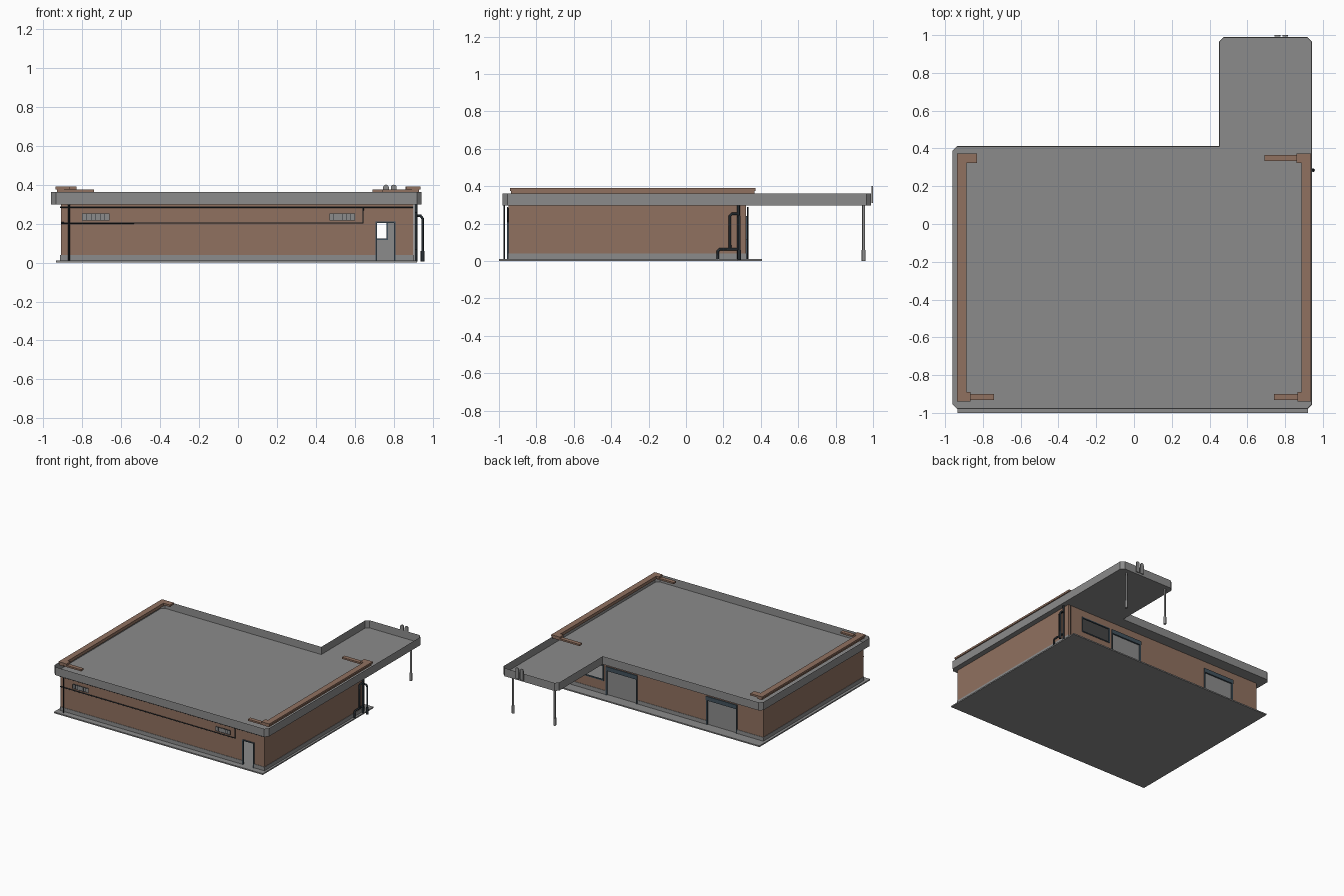
import bpy, bmesh, math
from mathutils import Vector

if "Cube" in bpy.data.objects:
    bpy.data.objects.remove(bpy.data.objects["Cube"])


def mat(name, rgb):
    m = bpy.data.materials.new(name)
    m.diffuse_color = (*rgb, 1)
    m.use_nodes = True
    m.node_tree.nodes["Principled BSDF"].inputs["Base Color"].default_value = m.diffuse_color
    return m


GREY = mat("concrete grey", (0.26, 0.26, 0.26))
BROWN = mat("brick brown", (0.28, 0.165, 0.117))
DARK = mat("dark pipe", (0.02, 0.027, 0.033))
BLUE = mat("blue grey frame", (0.055, 0.085, 0.11))


def finish(name, bm, *mats):
    bmesh.ops.recalc_face_normals(bm, faces=bm.faces)
    me = bpy.data.meshes.new(name)
    bm.to_mesh(me)
    bm.free()
    for m in mats:
        me.materials.append(m)
    ob = bpy.data.objects.new(name, me)
    bpy.context.collection.objects.link(ob)
    return ob


def add_box(bm, x0, x1, y0, y1, z0, z1):
    r = bmesh.ops.create_cube(bm, size=1)
    for v in r["verts"]:
        v.co = Vector(((x0, x1)[v.co.x > 0], (y0, y1)[v.co.y > 0], (z0, z1)[v.co.z > 0]))


def boxes(name, m, *dims):
    bm = bmesh.new()
    for d in dims:
        add_box(bm, *d)
    return finish(name, bm, m)


def pipe(name, m, r, *pts):
    # round tube along a path of straight runs
    cu = bpy.data.curves.new(name, "CURVE")
    cu.dimensions = "3D"
    cu.bevel_depth = r
    cu.bevel_resolution = 2
    cu.use_fill_caps = True
    s = cu.splines.new("POLY")
    s.points.add(len(pts) - 1)
    for p, c in zip(s.points, pts):
        p.co = (*c, 1)
    cu.materials.append(m)
    ob = bpy.data.objects.new(name, cu)
    bpy.context.collection.objects.link(ob)


def frame(name, m, x0, x1, z0, z1, y0, y1, w, sill=True):
    # border around an opening in a front or back wall
    d = [(x0, x0 + w, y0, y1, z0, z1), (x1 - w, x1, y0, y1, z0, z1),
         (x0 + w, x1 - w, y0, y1, z1 - w, z1)]
    if sill:
        d.append((x0 + w, x1 - w, y0, y1, z0, z0 + w))
    return boxes(name, m, *d)


X0, X1, Y0, Y1 = -0.91, 0.90, -0.95, 0.32
T = 0.008  # wall thickness
GARAGES = ((-0.68, -0.405), (0.205, 0.485))
WINDOW = (0.505, 0.77, 0.115, 0.24)
DOOR = (0.705, 0.81, 0.01, 0.21)

# ground slab
boxes("ground_slab", GREY, (-0.935, 0.92, -1.0, 0.405, 0, 0.01))

# hollow walls with real openings
walls = boxes("walls", BROWN, (X0, X1, Y0, Y1, 0.005, 0.299))
walls.data.materials.append(GREY)
cuts = [(X0 + T, X1 - T, Y0 + T, Y1 - T, 0.0, 0.296),
        (DOOR[0], DOOR[1], Y0 - .05, Y0 + .05, 0.0, DOOR[3]),
        (WINDOW[0], WINDOW[1], Y1 - .05, Y1 + .05, WINDOW[2], WINDOW[3])]
cuts += [(a, b, Y1 - .05, Y1 + .05, 0.0, 0.235) for a, b in GARAGES]
for c in cuts:
    cutter = boxes("cutter", GREY, c)
    cutter.hide_render = True
    md = walls.modifiers.new("cut", "BOOLEAN")
    md.operation = "DIFFERENCE"
    md.solver = "EXACT"
    md.object = cutter
    bpy.context.view_layer.objects.active = walls
    bpy.ops.object.modifier_apply(modifier=md.name)
    bpy.data.objects.remove(cutter)
for f in walls.data.polygons:  # inside faces are grey
    c = f.center
    f.material_index = int(X0 + .002 < c.x < X1 - .002 and Y0 + .002 < c.y < Y1 - .002)

# plinth strips around the wall foot
e, h = 0.003, 0.040
back_edges = [X0, *GARAGES[0], *GARAGES[1], X1]
boxes("plinth", GREY,
      (X0 - e, DOOR[0], Y0 - e, Y0, .008, h), (DOOR[1], X1 + e, Y0 - e, Y0, .008, h),
      (X0 - e, X0, Y0, Y1 + e, .008, h), (X1, X1 + e, Y0, Y1 + e, .008, h),
      *[(back_edges[i], back_edges[i + 1], Y1, Y1 + e, .008, h) for i in (0, 2, 4)])

# L-shaped flat roof with canopy: chamfered outline, thin raised rim
corners = [(-.96, -.98), (.943, -.98), (.943, .99), (.45, .99), (.45, .413), (-.96, .413)]
ch = 0.025
outline = []
for i, c in enumerate(corners):
    p = Vector(c)
    if i == 4:
        outline.append(p)
        continue
    for q in (corners[i - 1], corners[(i + 1) % 6]):
        outline.append(p + (Vector(q) - p).normalized() * ch)
bm = bmesh.new()
base = bm.faces.new([bm.verts.new((p.x, p.y, 0.297)) for p in outline])
ext = bmesh.ops.extrude_face_region(bm, geom=[base])["geom"]
bmesh.ops.translate(bm, vec=(0, 0, 0.065), verts=[g for g in ext if isinstance(g, bmesh.types.BMVert)])
if not any(abs(f.calc_center_median().z - .297) < 1e-4 for f in bm.faces):
    bm.faces.new([v for v in bm.verts if v.co.z < .3])
bmesh.ops.recalc_face_normals(bm, faces=bm.faces)
top = max(bm.faces, key=lambda f: f.calc_center_median().z)
bmesh.ops.inset_region(bm, faces=[top], thickness=0.002, use_even_offset=True)
bmesh.ops.translate(bm, vec=(0, 0, -0.06), verts=top.verts)
finish("roof", bm, GREY)

# brown cap rails on both sides with flat return arms
for side, s in (("left", -1), ("right", 1)):
    def bx(a, b, *r):
        return (min(s * a, s * b), max(s * a, s * b), *r)
    parts = [bx(.893, .93, -.935, .367, .361, .376), bx(.888, .936, -.94, .372, .375, .39),
             bx(.865, .89, -.94, -.89, .375, .39), bx(.74, .90, -.932, -.90, .361, .374)]
    if s < 0:
        parts.append(bx(.83, .89, .322, .372, .375, .39))
    else:
        parts += [bx(.86, .89, .322, .372, .375, .39), bx(.69, .90, .333, .366, .361, .374)]
    boxes(side + "_parapet", BROWN, *parts)

# front door frame
frame("front_door_frame", BLUE, *DOOR, Y0 - .006, Y0 + .01, .008, sill=False)

# garage doors with dark headers, and back window frame
for i, (a, b) in enumerate(GARAGES):
    boxes(f"garage_door_{i}", GREY, (a, b, Y1 - .012, Y1 - .004, .01, .235))
    frame(f"garage_frame_{i}", BLUE, a, b, .01, .238, Y1 - .008, Y1 + .006, .010, sill=False)
    boxes(f"garage_header_{i}", BLUE, (a, b, Y1 - .01, Y1 + .008, .205, .238))
frame("window_frame", BLUE, *WINDOW, Y1 - .008, Y1 + .005, .008)

# barred vents high on the front wall
for i, (a, b) in enumerate(((-.80, -.66), (.47, .60))):
    boxes(f"vent_panel_{i}", GREY, (a, b, Y0 - .004, Y0, .217, .252))
    frame(f"vent_frame_{i}", DARK, a, b, .217, .252, Y0 - .006, Y0, .002)
    step = (b - a) / 6
    boxes(f"vent_bars_{i}", DARK, *[(a + step * k - .001, a + step * k + .001, Y0 - .006, Y0, .217, .252)
                                    for k in range(1, 6)])

# front wall conduits and drainpipe
yf = Y0 - .004
pipe("front_conduit", DARK, .004, (X0, yf, .203), (.642, yf, .203), (.642, yf, .285))
pipe("upper_conduit", DARK, .004, (X0 - .005, yf, .285), (X1, yf, .285))
pipe("thin_conduit", DARK, .001, (.38, yf, .285), (.38, yf, .203))
pipe("front_drainpipe", DARK, .004, (-.868, -.972, .005), (-.868, -.972, .298))
pipe("back_drainpipe", DARK, .003, (.885, Y1 + .010, .005), (.885, Y1 + .010, .29))

# pipes on the right wall
xr = .914
pipe("wall_pipe", DARK, .008, (xr, .28, .005), (xr, .28, .297))
pipe("outer_pipe", DARK, .007, (.948, .285, .005), (.948, .285, .225),
     (.938, .285, .24), (xr, .285, .24))
pipe("loop_pipe", DARK, .007, (xr, .28, .252), (xr, .245, .252), (xr, .235, .242), (xr, .235, .063))
pipe("low_pipe", DARK, .007, (xr, .28, .063), (xr, .18, .063), (xr, .17, .053), (xr, .17, .005))
pipe("outer_pipe_foot", DARK, .010, (.948, .285, .005), (.948, .285, .06))

# canopy posts with thicker feet
for i, x in enumerate((.50, .87)):
    pipe(f"canopy_post_{i}", GREY, .008, (x, .95, 0), (x, .95, .30))
    pipe(f"canopy_post_foot_{i}", GREY, .011, (x, .95, 0), (x, .95, .06))

# two round-topped plates on the canopy edge
for i, x in enumerate((.76, .80)):
    bm = bmesh.new()
    r = .015
    pts = [(x + r, .31)] + [(x + r * math.cos(math.pi * k / 8), .385 + r * math.sin(math.pi * k / 8))
                            for k in range(9)] + [(x - r, .31)]
    f = bm.faces.new([bm.verts.new((px, .993, pz)) for px, pz in pts])
    ext = bmesh.ops.extrude_face_region(bm, geom=[f])["geom"]
    bmesh.ops.translate(bm, vec=(0, .007, 0), verts=[g for g in ext if isinstance(g, bmesh.types.BMVert)])
    finish(f"edge_plate_{i}", bm, GREY)
